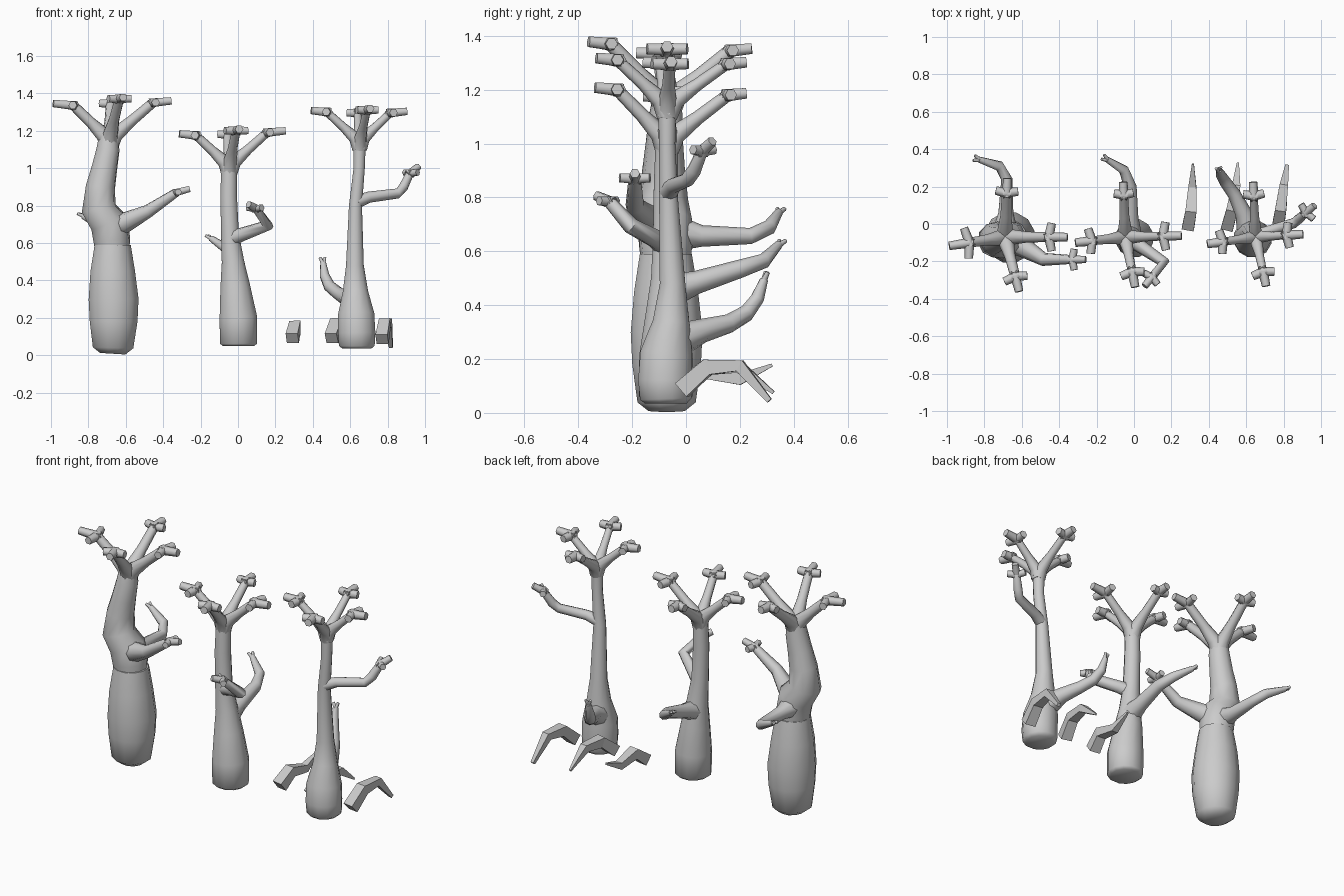
import bpy, bmesh, math
from mathutils import Vector

cube = bpy.data.objects.get("Cube")
if cube:
    bpy.data.objects.remove(cube, do_unlink=True)

bark = bpy.data.materials.new("grey_bark")
bark.use_nodes = True
bark.diffuse_color = (0.6, 0.6, 0.6, 1)
bark.node_tree.nodes["Principled BSDF"].inputs["Base Color"].default_value = (0.6, 0.6, 0.6, 1)


def tube(bm, path, sides, turn=0.0):
    """Capped tapering tube through (x, y, z, radius) points."""
    pts = [Vector(p[:3]) for p in path]
    axis = (pts[1] - pts[0]).normalized()
    side = axis.orthogonal().normalized()
    if abs(axis.z) < 0.9:
        side = axis.cross(Vector((0, 0, 1))).normalized()
    rings = []
    for i, p in enumerate(pts):
        tangent = (pts[min(i + 1, len(pts) - 1)] - pts[max(i - 1, 0)]).normalized()
        side = (side - tangent * side.dot(tangent)).normalized()
        up = tangent.cross(side)
        ring = []
        for k in range(sides):
            a = math.tau * k / sides + turn
            ring.append(bm.verts.new(p + (side * math.cos(a) + up * math.sin(a)) * path[i][3]))
        rings.append(ring)
    for a, b in zip(rings, rings[1:]):
        for k in range(sides):
            n = (k + 1) % sides
            bm.faces.new((a[k], a[n], b[n], b[k]))
    bm.faces.new(rings[0][::-1])
    bm.faces.new(rings[-1])


def finish(bm, name, smooth):
    bmesh.ops.recalc_face_normals(bm, faces=bm.faces)
    mesh = bpy.data.meshes.new(name)
    bm.to_mesh(mesh)
    bm.free()
    mesh.materials.append(bark)
    obj = bpy.data.objects.new(name, mesh)
    bpy.context.collection.objects.link(obj)
    if smooth:
        bpy.ops.object.select_all(action='DESELECT')
        obj.select_set(True)
        bpy.context.view_layer.objects.active = obj
        bpy.ops.object.shade_smooth_by_angle(angle=math.radians(62))


def build(name, path, sides):
    bm = bmesh.new()
    tube(bm, path, sides)
    finish(bm, name, True)


def twigs(bm, hub, direction, size, r):
    """Three stubs: one onward, one to each side."""
    hub, out = Vector(hub), Vector(direction).normalized()
    across = out.cross(Vector((0, 0, 1))).normalized()
    for way, length in ((out, 1.0), (across + out * 0.2, 0.75), (out * 0.2 - across, 0.75)):
        end = hub + way * size * length
        tube(bm, [(*(hub - way * 0.02), r * 1.1), (*end, r * 0.9)], 6)


def crown(name, fork, hubs, r):
    """Four spreading limbs with twig clusters."""
    bm = bmesh.new()
    f = Vector(fork)
    for x, y, z, size in hubs:
        h = Vector((x, y, z))
        tube(bm, [(*(f - Vector((0, 0, 0.03))), r), (*f.lerp(h, 0.15), r * 0.8),
                  (*f.lerp(h, 0.5), r * 0.56), (*h, r * 0.5)], 8)
        flat = Vector((h.x - f.x, h.y - f.y, 0)).normalized()
        twigs(bm, h, flat + Vector((0, 0, 0.1)), size, 0.025)
    finish(bm, name, True)


def arm(name, path, size):
    """Bent branch ending in a twig cluster."""
    bm = bmesh.new()
    tube(bm, path, 8)
    a, b = Vector(path[-2][:3]), Vector(path[-1][:3])
    d = b - a
    d.z *= 0.4
    twigs(bm, b, d, size, 0.021)
    finish(bm, name, True)


def horn(name, path):
    """Curved rear branch ending in a small fork."""
    bm = bmesh.new()
    tube(bm, path, 8)
    a, b = Vector(path[-2][:3]), Vector(path[-1][:3])
    d = (b - a).normalized()
    across = d.cross(Vector((0, 0, 1))).normalized()
    for s in (-1, 1):
        e = b + d * 0.03 + across * s * 0.014
        tube(bm, [(*(b - d * 0.01), 0.012), (*e, 0.008)], 6)
    finish(bm, name, True)


# Thick tree on the right-hand side
build("thick_tree_bulb", [(-.67, -.072, .008, .07), (-.668, -.072, .04, .112), (-.665, -.072, .18, .132),
      (-.665, -.072, .30, .138), (-.67, -.074, .45, .123), (-.67, -.075, .59, .1)], 12)
build("thick_tree_trunk", [(-.67, -.075, .54, .09), (-.675, -.075, .62, .1), (-.69, -.08, .71, .103),
      (-.745, -.085, .785, .094), (-.735, -.083, .9, .08), (-.714, -.08, 1.0, .07),
      (-.695, -.075, 1.1, .063), (-.69, -.07, 1.18, .052)], 10)
crown("thick_tree_crown", (-.69, -.07, 1.15),
      [(-.88, -.1, 1.335, .11), (-.455, -.07, 1.35, .1), (-.68, .165, 1.345, .08),
       (-.635, -.28, 1.37, .085)], .052)
arm("thick_tree_arm", [(-.69, -.08, .69, .08), (-.6, -.12, .71, .055), (-.48, -.19, .77, .036),
    (-.33, -.19, .87, .024)], .075)
horn("thick_tree_horn", [(-.69, -.06, .67, .075), (-.685, .06, .657, .04), (-.68, .24, .657, .03),
     (-.72, .31, .69, .028), (-.83, .345, .745, .016)])

# Slim tree in the middle
build("slim_tree_trunk", [(.003, -.075, .048, .085), (.003, -.075, .062, .103), (.002, -.075, .2, .104),
      (-.015, -.07, .37, .082), (-.027, -.07, .5, .062), (-.043, -.075, .65, .049),
      (-.05, -.075, .85, .046), (-.047, -.07, 1.04, .043)], 12)
crown("slim_tree_crown", (-.047, -.07, 1.01),
      [(-.225, -.09, 1.175, .09), (.155, -.065, 1.19, .1), (-.055, .155, 1.18, .07),
       (-.01, -.255, 1.2, .085)], .046)
arm("slim_tree_arm", [(-.045, -.075, .62, .045), (.02, -.11, .645, .037), (.16, -.205, .695, .031),
    (.095, -.285, .785, .023)], .065)
horn("slim_tree_horn", [(-.02, -.07, .45, .065), (-.02, .04, .485, .043), (-.02, .2, .535, .034),
     (-.055, .29, .565, .028), (-.145, .345, .625, .016)])

# Tall tree on the left-hand side
build("tall_tree_trunk", [(.635, -.075, .035, .08), (.635, -.075, .052, .099), (.635, -.078, .12, .103),
      (.632, -.073, .22, .1), (.628, -.055, .34, .07), (.625, -.05, .48, .049),
      (.628, -.065, .8, .036), (.648, -.07, 1.0, .031), (.65, -.07, 1.16, .035)], 12)
crown("tall_tree_crown", (.65, -.07, 1.14),
      [(.475, -.095, 1.3, .085), (.815, -.06, 1.295, .09), (.64, .15, 1.295, .075),
       (.69, -.255, 1.31, .08)], .042)
arm("tall_tree_arm", [(.635, -.065, .82, .036), (.7, -.045, .845, .03), (.855, .005, .865, .027),
    (.885, .03, .9, .027), (.92, .06, .972, .022)], .07)
horn("tall_tree_horn", [(.62, -.05, .26, .07), (.585, .06, .305, .045), (.535, .16, .332, .035),
     (.488, .225, .37, .032), (.463, .265, .425, .027), (.455, .29, .495, .016)])

# Loose flat-sided roots behind the tall tree
ROOTS = {
    "zigzag_root": [(.29, -.015, .09, .046), (.305, .07, .155, .042), (.312, .2, .125, .03), (.315, .32, .178, .008)],
    "inner_root": [(.5, -.015, .09, .046), (.525, .08, .17, .042), (.545, .2, .17, .032), (.555, .325, .075, .008)],
    "outer_root": [(.77, -.015, .085, .046), (.785, .08, .17, .042), (.8, .2, .175, .032), (.818, .31, .045, .014)],
}
for root, path in ROOTS.items():
    bm = bmesh.new()
    tube(bm, path, 4, math.pi / 4)
    finish(bm, root, False)
